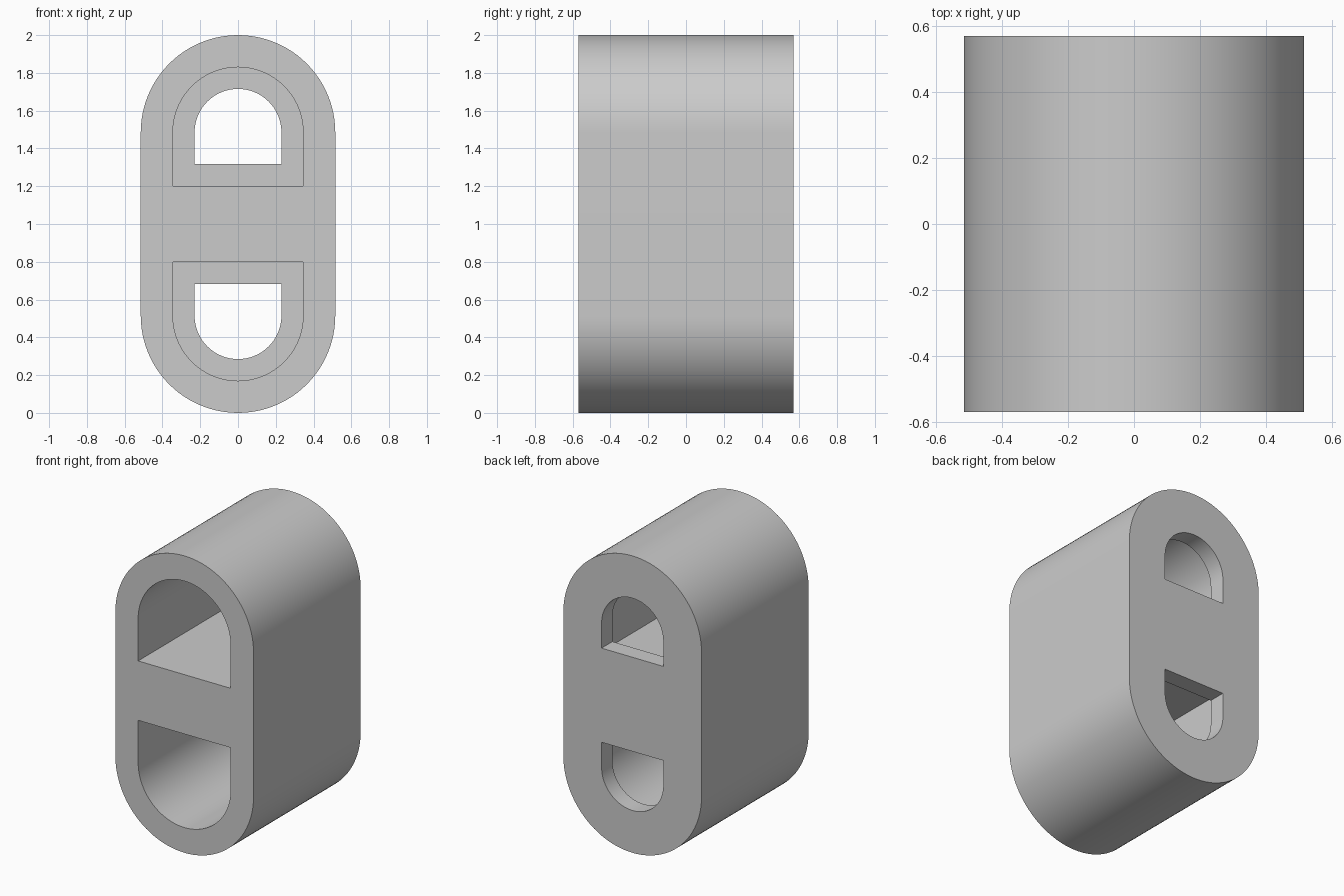
import bpy, bmesh
from math import sin, cos, pi, radians

cube = bpy.data.objects.get("Cube")
if cube:
    bpy.data.objects.remove(cube, do_unlink=True)

FRONT, BACK = -0.57, 0.57
LIP = 0.455            # where the rear lip begins
ARC_Z = 0.485          # arc centres above and below the middle
SEGMENTS = 48

grey = bpy.data.materials.new("plain grey")
grey.use_nodes = True
colour = (0.6, 0.6, 0.6, 1)
grey.diffuse_color = colour
grey.node_tree.nodes["Principled BSDF"].inputs["Base Color"].default_value = colour


def arch(radius):
    """Half circle from right to left over the top arc centre."""
    steps = [pi * i / SEGMENTS for i in range(SEGMENTS + 1)]
    return [(radius * cos(a), ARC_Z + radius * sin(a)) for a in steps]


def stadium(radius):
    top = arch(radius)
    return top + [(-x, -z) for x, z in top]


def d_shape(radius, sill, side):
    """Arched opening with a flat sill; side is 1 for upper, -1 for lower."""
    points = arch(radius) + [(-radius, sill), (radius, sill)]
    return [(x, side * z) for x, z in points]


bm = bmesh.new()


def ring(points, y):
    verts = [bm.verts.new((x, y, z + 1)) for x, z in points]
    return verts


def wall(a, b):
    for i in range(len(a)):
        j = (i + 1) % len(a)
        bm.faces.new((a[i], a[j], b[j], b[i]))


def cap(rings, normal):
    edges = [bm.edges.get((r[i - 1], r[i])) for r in rings for i in range(len(r))]
    bmesh.ops.triangle_fill(bm, edges=edges, use_beauty=True, normal=normal)


# Outer shell
front_rings = [ring(stadium(0.515), FRONT)]
back_rings = [ring(stadium(0.515), BACK)]
wall(front_rings[0], back_rings[0])

# Two wide channels, each narrowed by a lip at the rear
for side in (1, -1):
    wide, narrow = d_shape(0.345, 0.2, side), d_shape(0.23, 0.317, side)
    rings = [ring(wide, FRONT), ring(wide, LIP), ring(narrow, LIP), ring(narrow, BACK)]
    for a, b in zip(rings, rings[1:]):
        wall(a, b)
    front_rings.append(rings[0])
    back_rings.append(rings[-1])

# Flat end faces with the openings left clear
cap(front_rings, (0, -1, 0))
cap(back_rings, (0, 1, 0))
bmesh.ops.recalc_face_normals(bm, faces=bm.faces)

mesh = bpy.data.meshes.new("double_channel_sleeve")
bm.to_mesh(mesh)
bm.free()
mesh.materials.append(grey)
sleeve = bpy.data.objects.new("double_channel_sleeve", mesh)
bpy.context.collection.objects.link(sleeve)

# Smooth the curved walls, keep the rims sharp
bpy.ops.object.select_all(action="DESELECT")
sleeve.select_set(True)
bpy.context.view_layer.objects.active = sleeve
bpy.ops.object.shade_smooth_by_angle(angle=radians(30))
